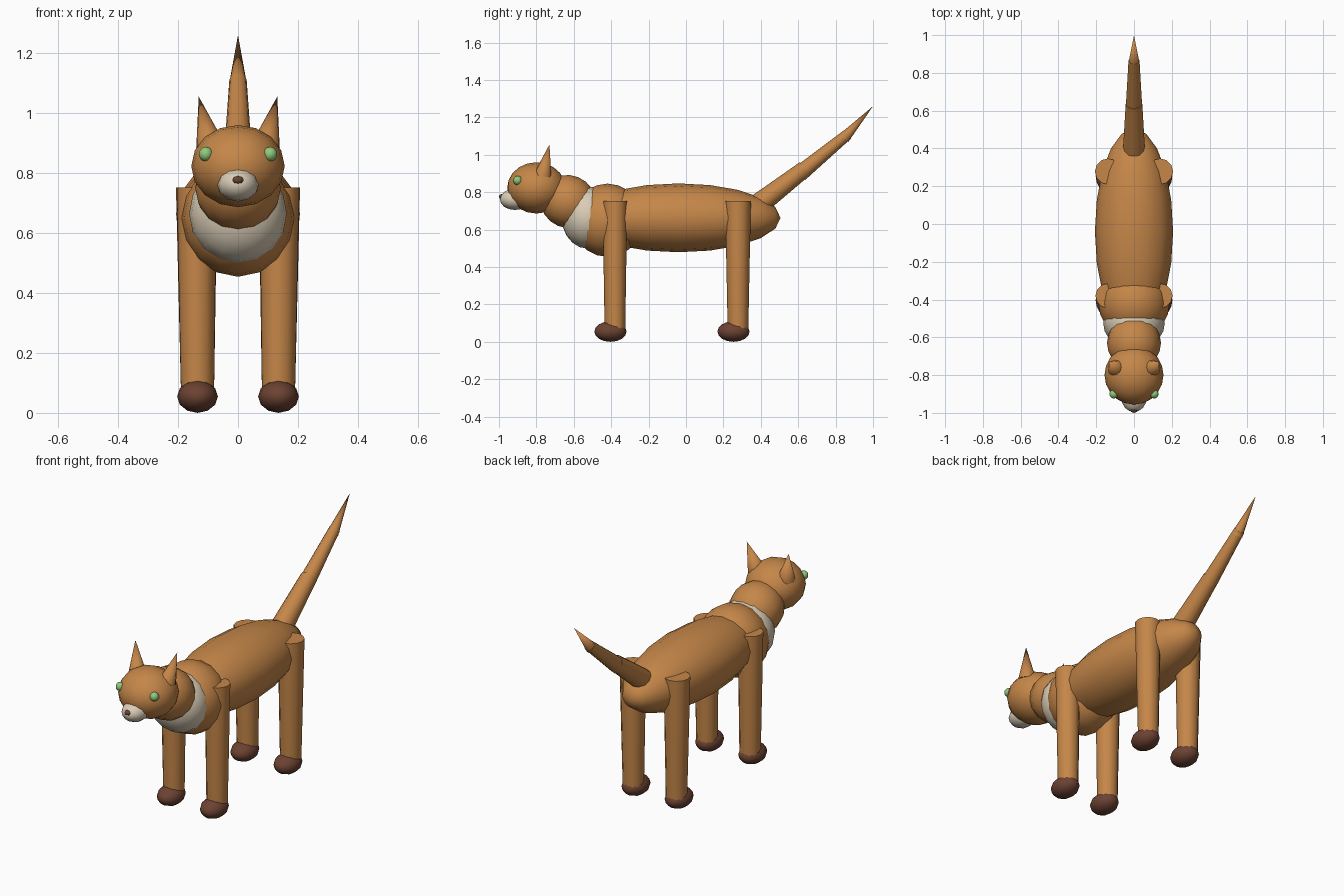
import bpy, math
from mathutils import Vector

if "Cube" in bpy.data.objects:
    bpy.data.objects.remove(bpy.data.objects["Cube"])


def material(name, rgb):
    m = bpy.data.materials.new(name)
    m.diffuse_color = (*rgb, 1)
    m.use_nodes = True
    m.node_tree.nodes["Principled BSDF"].inputs["Base Color"].default_value = m.diffuse_color
    return m


FUR = material("ginger fur", (0.56, 0.24, 0.066))
CREAM = material("cream fur", (0.70, 0.61, 0.47))
DARK = material("dark brown", (0.15, 0.055, 0.032))
GREEN = material("eye green", (0.28, 0.58, 0.20))


def finish(name, mat):
    ob = bpy.context.object
    ob.name = name
    ob.data.materials.append(mat)
    bpy.ops.object.shade_smooth_by_angle(angle=math.radians(50))
    return ob


def ball(name, mat, loc, radii, segs=16, rings=10, tilt=0):
    """Ellipsoid with its poles along y."""
    bpy.ops.mesh.primitive_uv_sphere_add(segments=segs, ring_count=rings, radius=1)
    ob = bpy.context.object
    for v in ob.data.vertices:
        x, y, z = v.co
        v.co = (x * radii[0], -z * radii[1], y * radii[2])
    ob.location = loc
    ob.rotation_euler.x = tilt
    return finish(name, mat)


def limb(name, mat, a, b, r1, r2, sides=12):
    """Tapered cylinder or cone from point a to point b."""
    a, b = Vector(a), Vector(b)
    bpy.ops.mesh.primitive_cone_add(vertices=sides, radius1=r1, radius2=r2,
                                    depth=(b - a).length, location=(a + b) / 2)
    bpy.context.object.rotation_euler = (b - a).to_track_quat('Z', 'Y').to_euler()
    return finish(name, mat)


# torso
ball("body", FUR, (0, -0.04, 0.663), (0.207, 0.545, 0.184))
ball("chest", FUR, (0, -0.42, 0.65), (0.188, 0.19, 0.196))
ball("bib", CREAM, (0, -0.525, 0.665), (0.163, 0.14, 0.167))
ball("neck", FUR, (0, -0.63, 0.75), (0.143, 0.15, 0.141), tilt=-0.4)

# head
ball("head", FUR, (0, -0.80, 0.823), (0.156, 0.156, 0.137))
ball("muzzle", CREAM, (0, -0.915, 0.762), (0.069, 0.08, 0.057), 12, 8)
ball("nose", DARK, (0, -0.985, 0.776), (0.02, 0.015, 0.014), 8, 6)

for side, s in (("left", 1), ("right", -1)):
    ball(f"{side}_eye", GREEN, (s * 0.107, -0.90, 0.863), (0.024, 0.024, 0.025), 10, 8)
    limb(f"{side}_ear", FUR, (s * 0.094, -0.765, 0.895), (s * 0.131, -0.73, 1.055), 0.047, 0, 10)
    # legs and paws
    for end, y, r in (("front", -0.38, 0.066), ("hind", 0.278, 0.069)):
        limb(f"{side}_{end}_leg", FUR, (s * 0.135, y, 0.06), (s * 0.138, y, 0.752), 0.055, r)
        ball(f"{side}_{end}_paw", DARK, (s * 0.135, y - 0.024, 0.055), (0.068, 0.086, 0.055), 12, 8)

# tail in three tapering segments
limb("tail_base", FUR, (0, 0.33, 0.69), (0, 0.635, 0.925), 0.062, 0.044)
limb("tail_middle", FUR, (0, 0.61, 0.90), (0, 0.865, 1.11), 0.044, 0.029)
limb("tail_tip", FUR, (0, 0.845, 1.09), (0, 1.0, 1.26), 0.031, 0)
